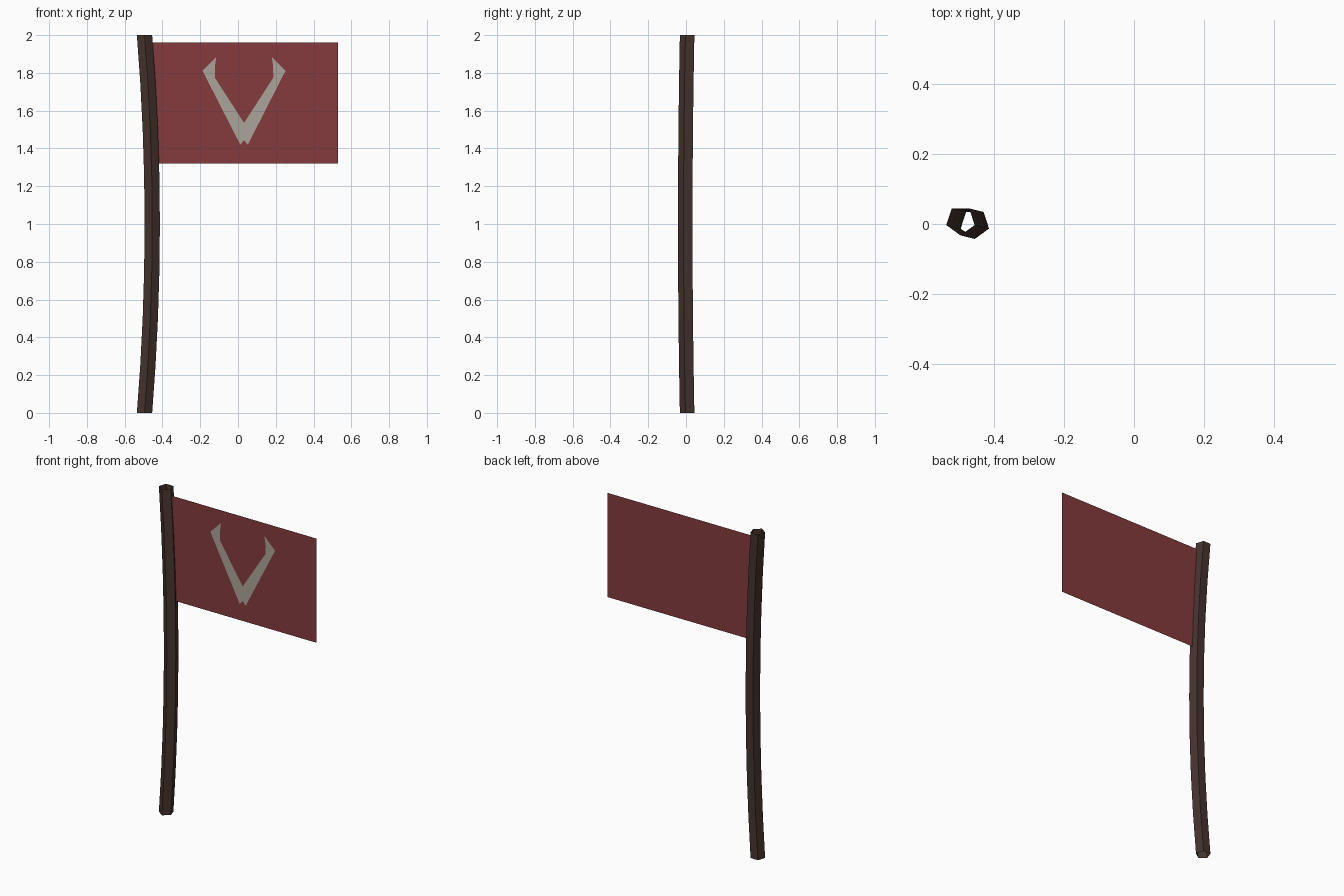
import bpy
import math

if "Cube" in bpy.data.objects:
    bpy.data.objects.remove(bpy.data.objects["Cube"])


def material(name, rgb):
    m = bpy.data.materials.new(name)
    m.diffuse_color = (*rgb, 1)
    m.use_nodes = True
    m.node_tree.nodes["Principled BSDF"].inputs["Base Color"].default_value = m.diffuse_color
    return m


def build(name, verts, faces, mat):
    mesh = bpy.data.meshes.new(name)
    mesh.from_pydata(verts, [], faces)
    mesh.materials.append(mat)
    obj = bpy.data.objects.new(name, mesh)
    bpy.context.collection.objects.link(obj)
    return obj


wood = material("dark_wood", (0.062, 0.034, 0.027))
cloth = material("red_cloth", (0.240, 0.044, 0.047))
bone = material("bone_paint", (0.410, 0.378, 0.320))

# Pole: open five-sided tube, gently bowed towards the flag
SIDES, RINGS, R = 5, 8, 0.0425
verts, faces = [], []
for i in range(RINGS + 1):
    t = 2 * i / RINGS - 1
    cx, cy = -0.495 + 0.041 * (1 - t * t), 0.01 * t * t
    for k in range(SIDES):
        a = math.radians(-90 + 72 * k)
        verts.append((cx + R * math.cos(a), cy + R * math.sin(a), 2 * i / RINGS))
for i in range(RINGS):
    for k in range(SIDES):
        a, b = i * SIDES + k, i * SIDES + (k + 1) % SIDES
        faces.append((a, b, b + SIDES, a + SIDES))
build("pole", verts, faces, wood)

# Flag: single flat sheet whose inner edge is hidden inside the pole
FLAG_Y = 0.004
build("flag",
      [(x, FLAG_Y, z) for x, z in ((-0.47, 1.32), (0.53, 1.32), (0.53, 1.96), (-0.47, 1.96))],
      [(0, 1, 2, 3)], cloth)

# Emblem: pair of mirrored hooked horns painted on the front only
half = [(0, 1.444), (0.02, 1.42), (0.22, 1.812), (0.147, 1.884),
        (0.154, 1.835), (0.155, 1.775), (0, 1.535)]
verts, faces = [], []
for side in (1, -1):
    start = len(verts)
    verts += [(0.032 + side * x, FLAG_Y - 0.004, z) for x, z in half]
    faces.append(tuple(range(start, start + len(half)))[::side])
build("horn_emblem", verts, faces, bone)
